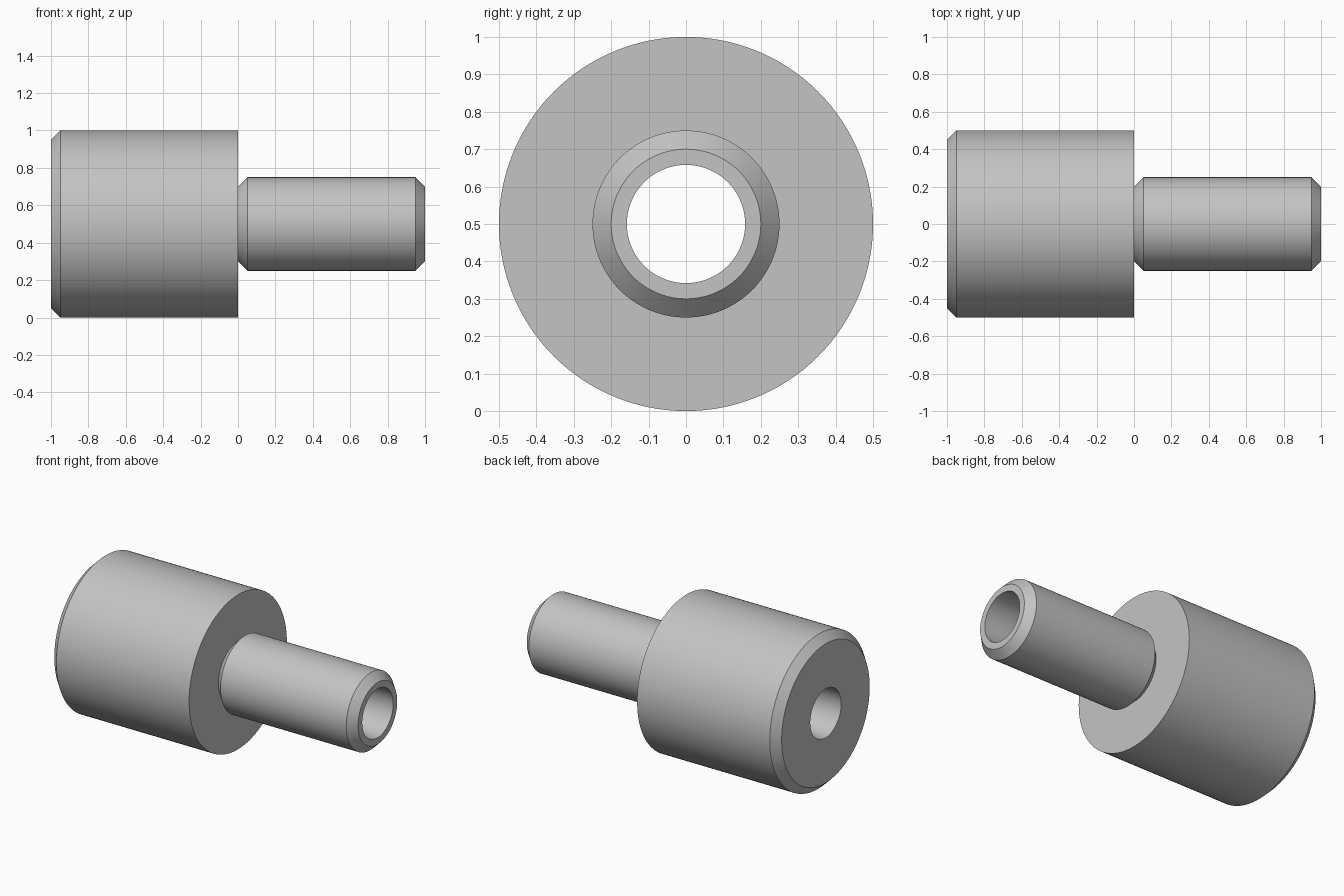
import bpy, bmesh
from math import cos, sin, pi, radians

SIDES = 128
AXIS_HEIGHT = 0.5
BORE = 0.158

default = bpy.data.objects.get("Cube")
if default:
    bpy.data.objects.remove(default, do_unlink=True)

# Plain grey metal
grey = bpy.data.materials.new("grey_metal")
grey.use_nodes = True
colour = (0.55, 0.55, 0.55, 1)
grey.diffuse_color = colour
grey.node_tree.nodes["Principled BSDF"].inputs["Base Color"].default_value = colour


def lathe(name, profile):
    """Revolve a closed (x, radius) outline about the lengthwise axis."""
    bm = bmesh.new()
    rings = []
    for i in range(SIDES):
        a = 2 * pi * i / SIDES
        rings.append([bm.verts.new((x, r * cos(a), AXIS_HEIGHT + r * sin(a)))
                      for x, r in profile])
    n = len(profile)
    for i in range(SIDES):
        here, there = rings[i], rings[(i + 1) % SIDES]
        for j in range(n):
            k = (j + 1) % n
            bm.faces.new((here[j], here[k], there[k], there[j]))
    bmesh.ops.recalc_face_normals(bm, faces=bm.faces)
    mesh = bpy.data.meshes.new(name)
    bm.to_mesh(mesh)
    bm.free()
    mesh.materials.append(grey)
    obj = bpy.data.objects.new(name, mesh)
    bpy.context.collection.objects.link(obj)
    bpy.ops.object.select_all(action="DESELECT")
    obj.select_set(True)
    bpy.context.view_layer.objects.active = obj
    bpy.ops.object.shade_smooth_by_angle(angle=radians(30))
    return obj


# Wide body, chamfered outer end, stepping down to a chamfered spigot, bored through
lathe("stepped_bushing", [
    (-1, BORE), (-1, 0.45), (-0.95, 0.5), (0, 0.5),
    (0, 0.2), (0.05, 0.25), (0.95, 0.25), (1, 0.2), (1, BORE),
])
